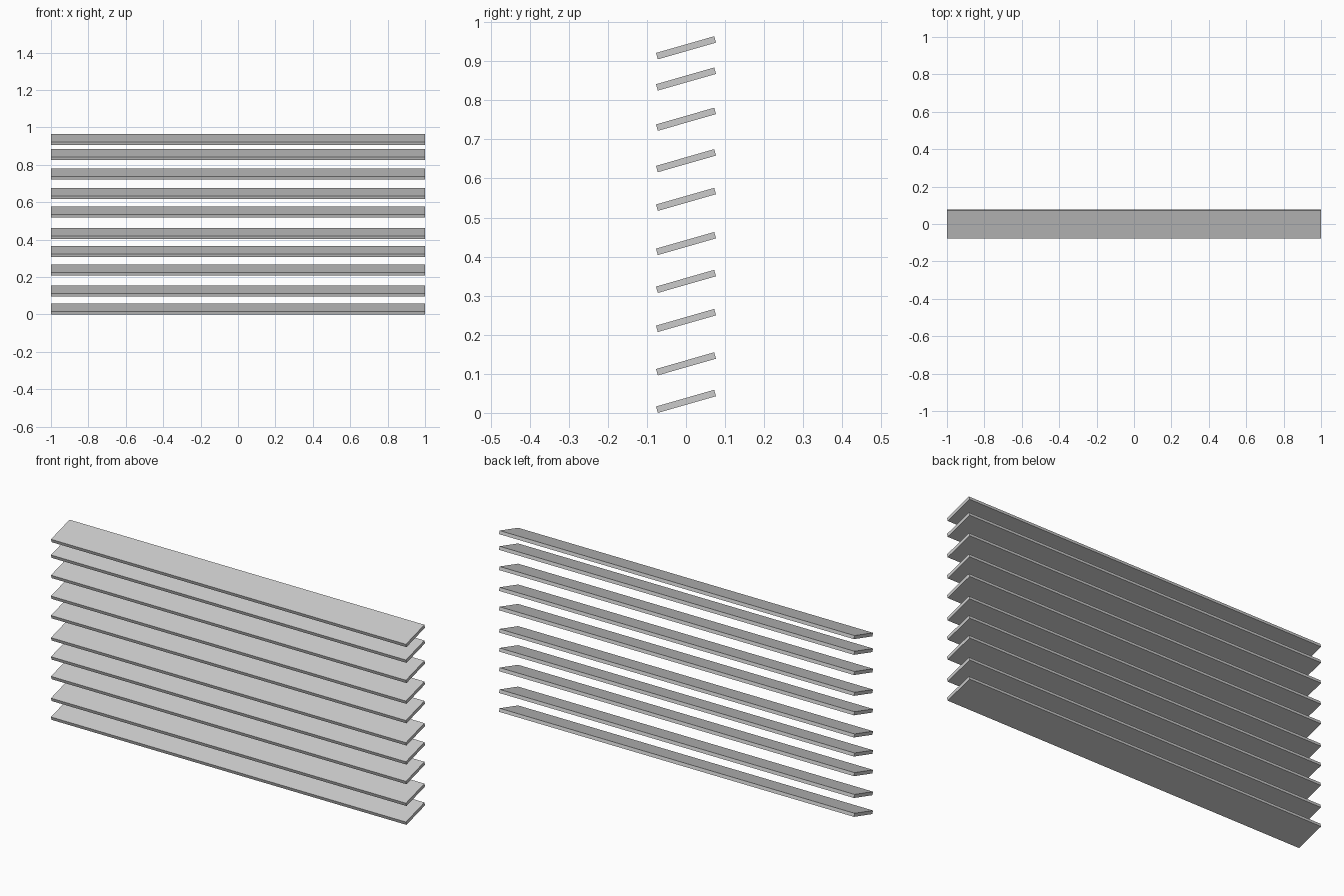
import bpy
from math import radians, sin, cos

if "Cube" in bpy.data.objects:
    bpy.data.objects.remove(bpy.data.objects["Cube"])

LENGTH, DEPTH, THICK = 2.0, 0.155, 0.017
TILT = radians(16)
BASE = (DEPTH * sin(TILT) + THICK * cos(TILT)) / 2

# Slightly uneven heights of the slats above the lowest one
OFFSETS = [0, 0.096, 0.207, 0.307, 0.404, 0.517, 0.616, 0.722, 0.825, 0.905]


def add_slat(index, z):
    bpy.ops.mesh.primitive_cube_add(size=1, location=(0, 0, z), rotation=(TILT, 0, 0))
    slat = bpy.context.object
    slat.name = f"slat_{index:02d}"
    slat.scale = (LENGTH, DEPTH, THICK)


# Louvre slats, back edge raised
for i, offset in enumerate(OFFSETS, 1):
    add_slat(i, BASE + offset)
